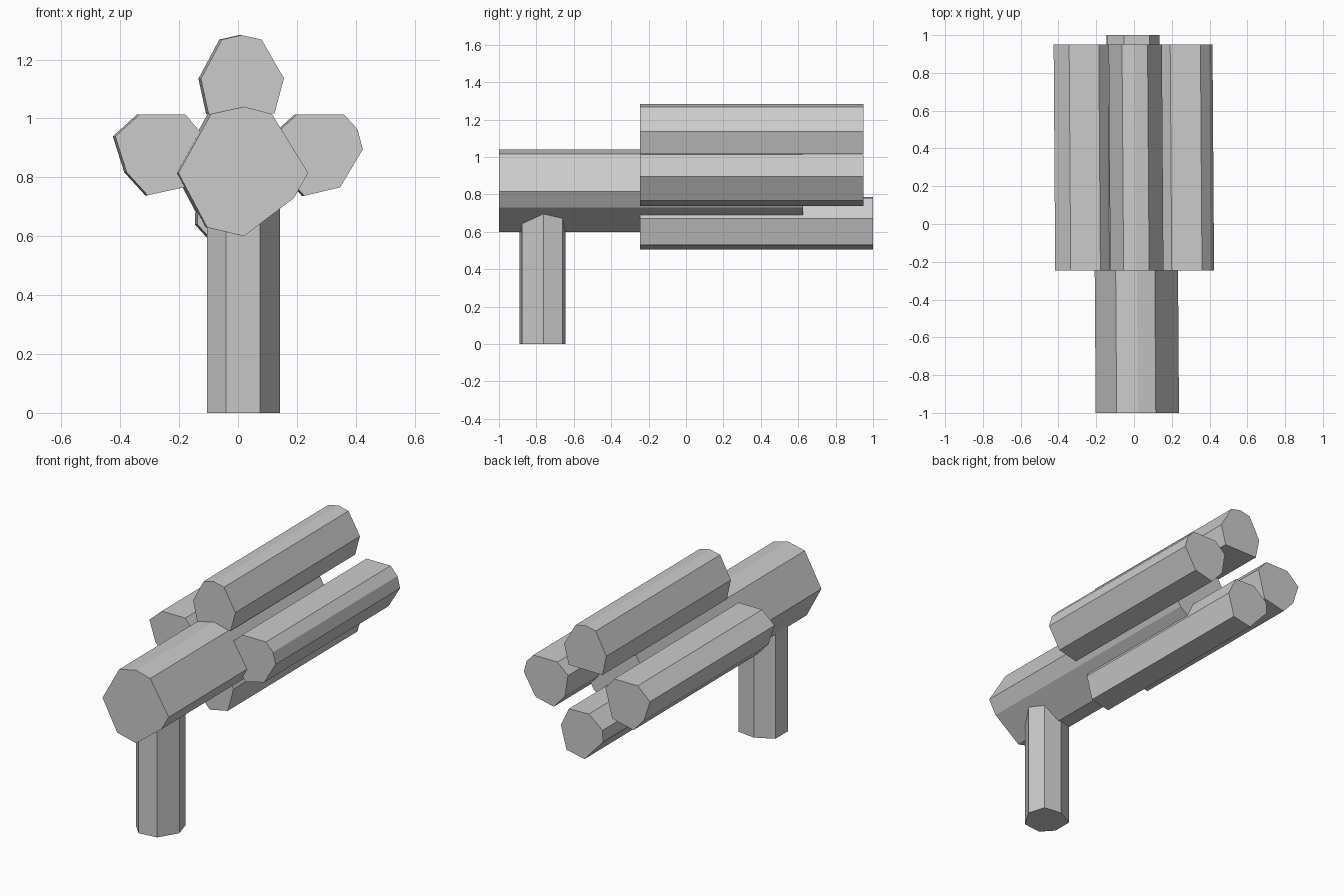
import bpy
import bmesh

cube = bpy.data.objects.get("Cube")
if cube:
    bpy.data.objects.remove(cube, do_unlink=True)

# One flat grey for every part
GREY = (0.6, 0.6, 0.6, 1)
grey = bpy.data.materials.new("plain_grey")
grey.use_nodes = True
grey.diffuse_color = GREY
grey.node_tree.nodes["Principled BSDF"].inputs["Base Color"].default_value = GREY

DRIFT = -0.007  # slight sideways lean of the long parts


def prism(name, profile, place, start, end):
    """Closed prism: one ring of the profile at each end, joined by flat sides."""
    bm = bmesh.new()
    first = [bm.verts.new(place(p, start)) for p in profile]
    last = [bm.verts.new(place(p, end)) for p in profile]
    bm.faces.new(first)
    bm.faces.new(last)
    for i in range(len(profile)):
        bm.faces.new((first[i - 1], first[i], last[i], last[i - 1]))
    bmesh.ops.recalc_face_normals(bm, faces=bm.faces)
    mesh = bpy.data.meshes.new(name)
    bm.to_mesh(mesh)
    bm.free()
    mesh.materials.append(grey)
    bpy.context.collection.objects.link(bpy.data.objects.new(name, mesh))


def along_y(p, y):
    return (p[0] + DRIFT * (y + 0.25), y, p[1])


def along_z(p, z):
    return (p[0], p[1], z)


# Main tube
prism("main_tube", [(0.015, 1.04), (0.11, 1.015), (0.233, 0.815), (0.185, 0.73),
                    (0.015, 0.6), (-0.11, 0.63), (-0.208, 0.815), (-0.097, 1.015)],
      along_y, -1, 0.625)

# Four barrels around the tube
barrels = {
    "top_barrel": ([(0.012, 1.283), (0.08, 1.268), (0.156, 1.136), (0.124, 1.017),
                    (-0.1, 1.015), (-0.126, 1.135), (-0.055, 1.268)], 0.95),
    "left_barrel": ([(0.2, 1.013), (0.13, 0.95), (0.15, 0.82), (0.225, 0.737),
                     (0.347, 0.766), (0.424, 0.895), (0.406, 0.963), (0.36, 1.013)], 0.95),
    "right_barrel": ([(-0.335, 1.013), (-0.178, 1.013), (-0.12, 0.945), (-0.165, 0.77),
                      (-0.307, 0.739), (-0.378, 0.817), (-0.417, 0.939)], 0.95),
    "bottom_barrel": ([(0.09, 0.78), (-0.045, 0.785), (-0.135, 0.71), (-0.138, 0.64),
                       (-0.015, 0.505), (0.105, 0.53), (0.143, 0.67)], 1),
}
for name, (profile, back) in barrels.items():
    prism(name, profile, along_y, -0.247, back)

# Upright handle
prism("handle", [(0.143, -0.763), (0.112, -0.66), (0, -0.645), (-0.105, -0.7),
                 (-0.105, -0.82), (-0.04, -0.89), (0.075, -0.877)],
      along_z, 0, 0.75)
